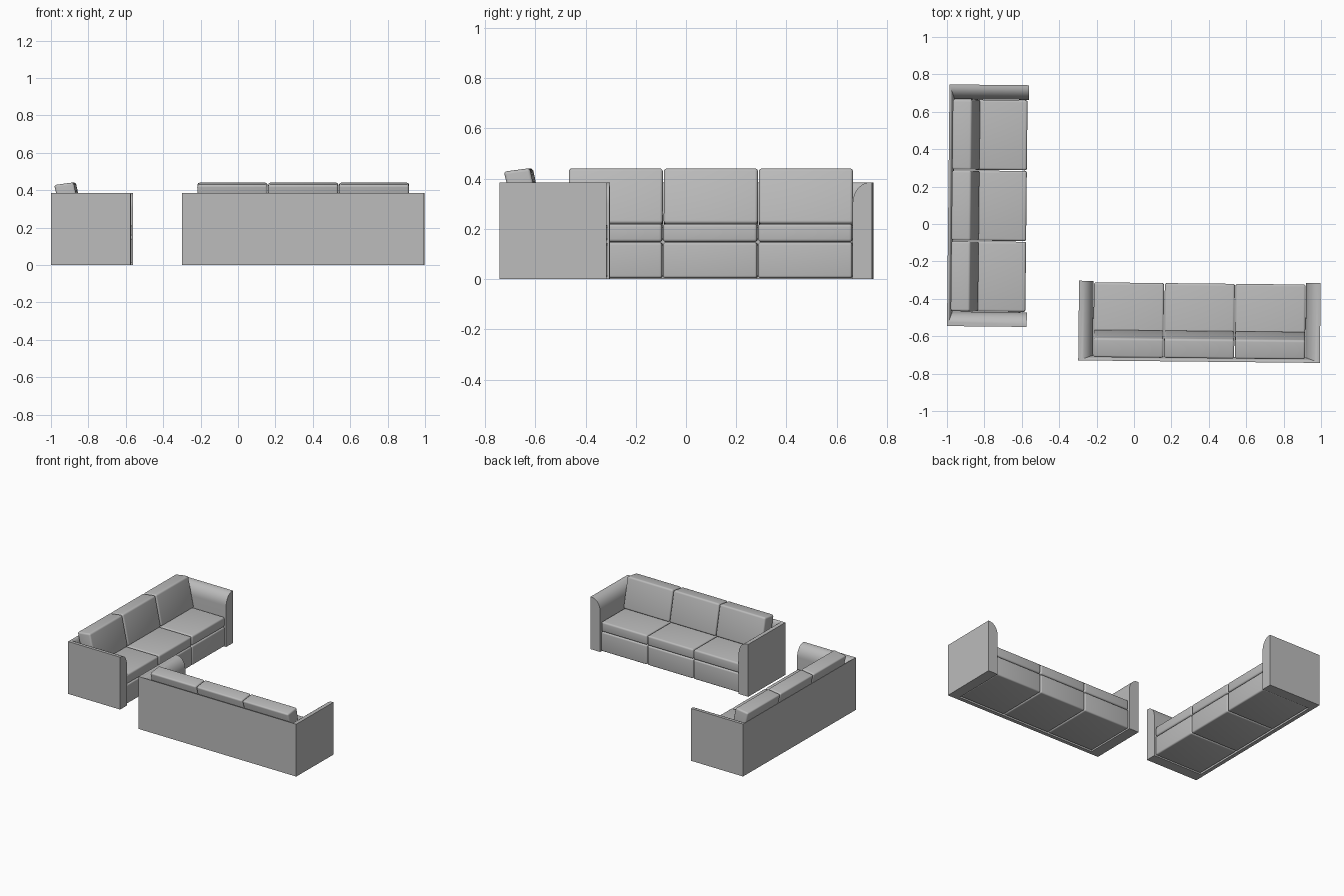
import bpy, bmesh, math
from mathutils import Matrix, Vector

cube = bpy.data.objects.get("Cube")
if cube:
    bpy.data.objects.remove(cube, do_unlink=True)

# Single upholstery colour
fabric = bpy.data.materials.new("grey fabric")
grey = (0.5, 0.5, 0.5, 1)
fabric.use_nodes = True
fabric.diffuse_color = grey
fabric.node_tree.nodes["Principled BSDF"].inputs["Base Color"].default_value = grey

LENGTH, DEPTH, HEIGHT = 1.292, 0.426, 0.385
ARM, BACK = 0.078, 0.028
CELL = (LENGTH - 2 * ARM) / 3


def finish(name, bm, placement):
    """Turn a bmesh into a smooth-by-angle object at the sofa's placement."""
    bmesh.ops.recalc_face_normals(bm, faces=bm.faces)
    mesh = bpy.data.meshes.new(name)
    bm.to_mesh(mesh)
    bm.free()
    mesh.materials.append(fabric)
    obj = bpy.data.objects.new(name, mesh)
    bpy.context.collection.objects.link(obj)
    obj.matrix_world = placement
    bpy.ops.object.select_all(action='DESELECT')
    obj.select_set(True)
    bpy.context.view_layer.objects.active = obj
    bpy.ops.object.shade_smooth_by_angle(angle=math.radians(35))
    return obj


def frame(name, placement):
    """Arms and back: one rounded profile swept round a mitred U."""
    curve = [math.radians(90 - 9 * i) for i in range(11)]
    profile = [(0, 0), (0, HEIGHT)]
    profile += [(0.12 + 0.88 * math.cos(a), HEIGHT - 0.085 * (1 - math.sin(a))) for a in curve]
    profile.append((1, 0))
    bm = bmesh.new()
    rings = []
    for side, at_back in ((-1, False), (-1, True), (1, True), (1, False)):
        ring = []
        for w, z in profile:
            y = DEPTH / 2 - w * BACK if at_back else -DEPTH / 2
            ring.append(bm.verts.new((side * (LENGTH / 2 - w * ARM), y, z)))
        rings.append(ring)
    n = len(profile)
    for a, b in zip(rings, rings[1:]):
        for i in range(n):
            j = (i + 1) % n
            bm.faces.new((a[i], a[j], b[j], b[i]))
    bm.faces.new(rings[0])
    bm.faces.new(rings[-1])
    finish(name, bm, placement)


def cushion(name, section, x, placement, radius):
    """Rounded block; section lists (distance from sofa back, z)."""
    half = CELL / 2 - 0.002
    bm = bmesh.new()
    ends = [[bm.verts.new((x + s * half, DEPTH / 2 - d, z)) for d, z in section] for s in (-1, 1)]
    n = len(section)
    for i in range(n):
        j = (i + 1) % n
        bm.faces.new((ends[0][i], ends[0][j], ends[1][j], ends[1][i]))
    for end in ends:
        bm.faces.new(end)
    bmesh.ops.recalc_face_normals(bm, faces=bm.faces)
    bmesh.ops.bevel(bm, geom=bm.edges[:], offset=radius, segments=4, profile=0.5, affect='EDGES')
    finish(name, bm, placement)


def block(back, front, low, high):
    return [(back, low), (front, low), (front, high), (back, high)]


def sofa(name, x, y, angle):
    placement = Matrix.Translation(Vector((x, y, 0))) @ Matrix.Rotation(math.radians(angle), 4, 'Z')
    frame(name + "_frame", placement)
    front = DEPTH - 0.008
    leaning = [(0.07, 0.208), (0.167, 0.222), (0.12, 0.442), (0.016, 0.428)]
    for i in range(3):
        cx = (i - 1) * CELL
        cushion(f"{name}_base_{i + 1}", block(BACK + 0.004, front, 0.004, 0.146), cx, placement, 0.01)
        cushion(f"{name}_seat_cushion_{i + 1}", block(BACK + 0.004, front, 0.148, 0.22), cx, placement, 0.012)
        cushion(f"{name}_back_cushion_{i + 1}", leaning, cx, placement, 0.012)


# Two matching sofas, each turned very slightly off square
sofa("side_sofa", -0.78, 0.098, 90 - 0.6)
sofa("front_sofa", 0.35, -0.523, 180 - 0.6)
